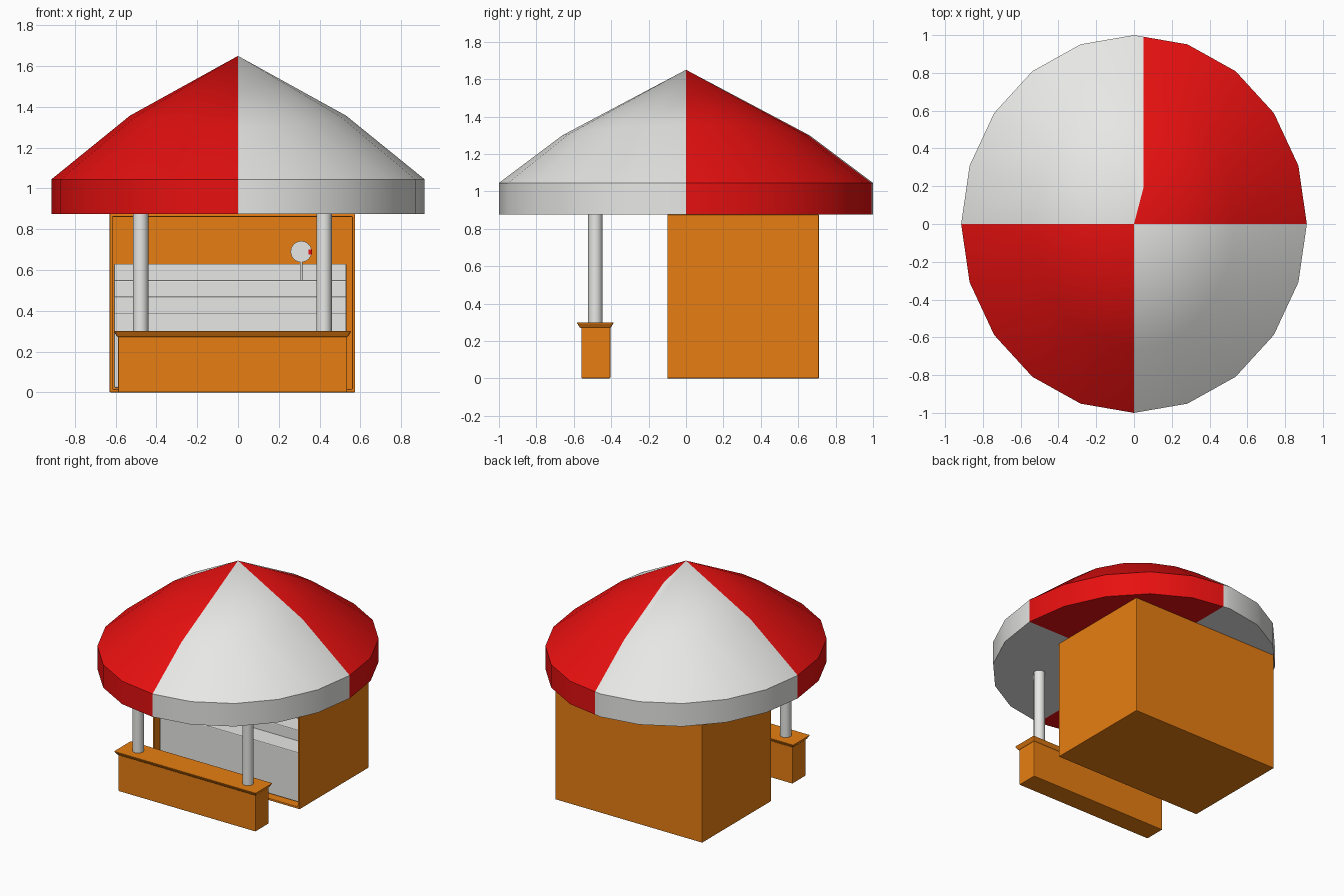
import bpy, bmesh, math

cube = bpy.data.objects.get("Cube")
if cube:
    bpy.data.objects.remove(cube, do_unlink=True)


def material(name, rgb):
    m = bpy.data.materials.new(name)
    m.use_nodes = True
    m.diffuse_color = (*rgb, 1)
    m.node_tree.nodes["Principled BSDF"].inputs["Base Color"].default_value = (*rgb, 1)
    return m


ORANGE = material("orange_wood", (0.8, 0.21, 0.006))
WHITE = material("off_white", (0.8, 0.8, 0.785))
RED = material("red_canvas", (0.8, 0.005, 0.005))


def finish(name, bm, *mats):
    bmesh.ops.recalc_face_normals(bm, faces=bm.faces)
    mesh = bpy.data.meshes.new(name)
    bm.to_mesh(mesh)
    bm.free()
    ob = bpy.data.objects.new(name, mesh)
    bpy.context.collection.objects.link(ob)
    for m in mats:
        mesh.materials.append(m)
    return ob


def smooth(ob):
    bpy.ops.object.select_all(action="DESELECT")
    ob.select_set(True)
    bpy.context.view_layer.objects.active = ob
    bpy.ops.object.shade_smooth_by_angle(angle=math.radians(30))


def box_mesh(x, y, z):
    bm = bmesh.new()
    bmesh.ops.create_cube(bm, size=1)
    for v in bm.verts:
        v.co = [(a + b) / 2 + c * (b - a) for (a, b), c in zip((x, y, z), v.co)]
    return bm


def bevel(ob, width):
    mod = ob.modifiers.new("soft_edges", "BEVEL")
    mod.width = width
    mod.segments = 2


def box(name, x, y, z, mat, width=0.0):
    ob = finish(name, box_mesh(x, y, z), mat)
    if width:
        bevel(ob, width)
    return ob


def cylinder(name, centre, radius, depth, mat, axis="z"):
    bm = bmesh.new()
    bmesh.ops.create_cone(bm, cap_ends=True, segments=24, radius1=radius,
                          radius2=radius, depth=depth)
    ob = finish(name, bm, mat)
    ob.location = centre
    if axis == "y":
        ob.rotation_euler.x = math.pi / 2
    smooth(ob)
    return ob


# Canopy: oval rings, (x radius, y radius, height at sides, height at front)
SIDES = 20
rings = [(0.915, 1, 0.875, 0.875), (0.915, 1, 1.045, 1.045), (0.53, 0.66, 1.357, 1.3)]
bm = bmesh.new()
loops = []
for rx, ry, z_side, z_front in rings:
    loop = []
    for k in range(SIDES):
        a = math.tau * k / SIDES
        s, c = math.sin(a), math.cos(a)
        loop.append(bm.verts.new((rx * s, ry * c, z_side + (z_front - z_side) * c * c)))
    loops.append(loop)
apex = bm.verts.new((0, 0, 1.65))
base = bm.verts.new((0, 0, 0.875))
for k in range(SIDES):
    n = (k + 1) % SIDES
    for low, high in zip(loops, loops[1:]):
        bm.faces.new((low[k], low[n], high[n], high[k]))
    bm.faces.new((loops[-1][k], loops[-1][n], apex))
    bm.faces.new((loops[0][n], loops[0][k], base))

# Canopy colours by quadrant, with a narrow white overlap at the back seam
SEAM = 0.05
first_sector = [f for f in bm.faces
                if f.calc_center_median().y > 0
                and 0 < f.calc_center_median().x < 0.3 * f.calc_center_median().y]
geom = first_sector + list({e for f in first_sector for e in f.edges}) \
    + list({v for f in first_sector for v in f.verts})
bmesh.ops.bisect_plane(bm, geom=geom, plane_co=(SEAM, 0, 0), plane_no=(1, 0, 0))
for f in bm.faces:
    p = f.calc_center_median()
    overlap = p.y > 0 and 0 < p.x < min(SEAM, 0.3 * p.y)
    f.material_index = int(p.x * p.y > 0 and not overlap)
smooth(finish("canopy", bm, WHITE, RED))

# Booth: a box open at the front
bm = box_mesh((-0.63, 0.575), (-0.1, 0.71), (0, 0.876))
front = [f for f in bm.faces if f.calc_center_median().y < -0.09]
bmesh.ops.delete(bm, geom=front, context="FACES_ONLY")
booth = finish("booth_shell", bm, ORANGE)
shell = booth.modifiers.new("wall_thickness", "SOLIDIFY")
shell.thickness = 0.022
shell.offset = -1
bevel(booth, 0.004)

# Stepped display inside the booth
for i in range(4):
    box(f"display_step_{i + 1}", (-0.608, 0.532), (-0.05 + 0.15 * i, 0.688),
        (0.022, 0.39 + 0.08 * i), WHITE, 0.006)

# Round duck target on a stick, with a small red beak
cylinder("target_disc", (0.31, 0.3, 0.69), 0.052, 0.02, WHITE, "y")
cylinder("target_stick", (0.31, 0.3, 0.6), 0.006, 0.1, WHITE)
box("target_beak", (0.345, 0.362), (0.285, 0.3), (0.675, 0.7), RED)

# Counter with an overhanging top
box("counter_body", (-0.588, 0.535), (-0.56, -0.405), (0, 0.28), ORANGE, 0.005)
bm = box_mesh((-0.61, 0.556), (-0.585, -0.385), (0.27, 0.3))
for v in bm.verts:
    if v.co.z < 0.28:
        v.co.x += 0.018 if v.co.x < 0 else -0.018
        v.co.y += 0.018 if v.co.y < -0.48 else -0.018
bevel(finish("counter_top", bm, ORANGE), 0.006)

# Canopy poles
for side, x in (("right", -0.478), ("left", 0.422)):
    cylinder(f"{side}_pole", (x, -0.485, 0.59), 0.038, 0.6, WHITE)
